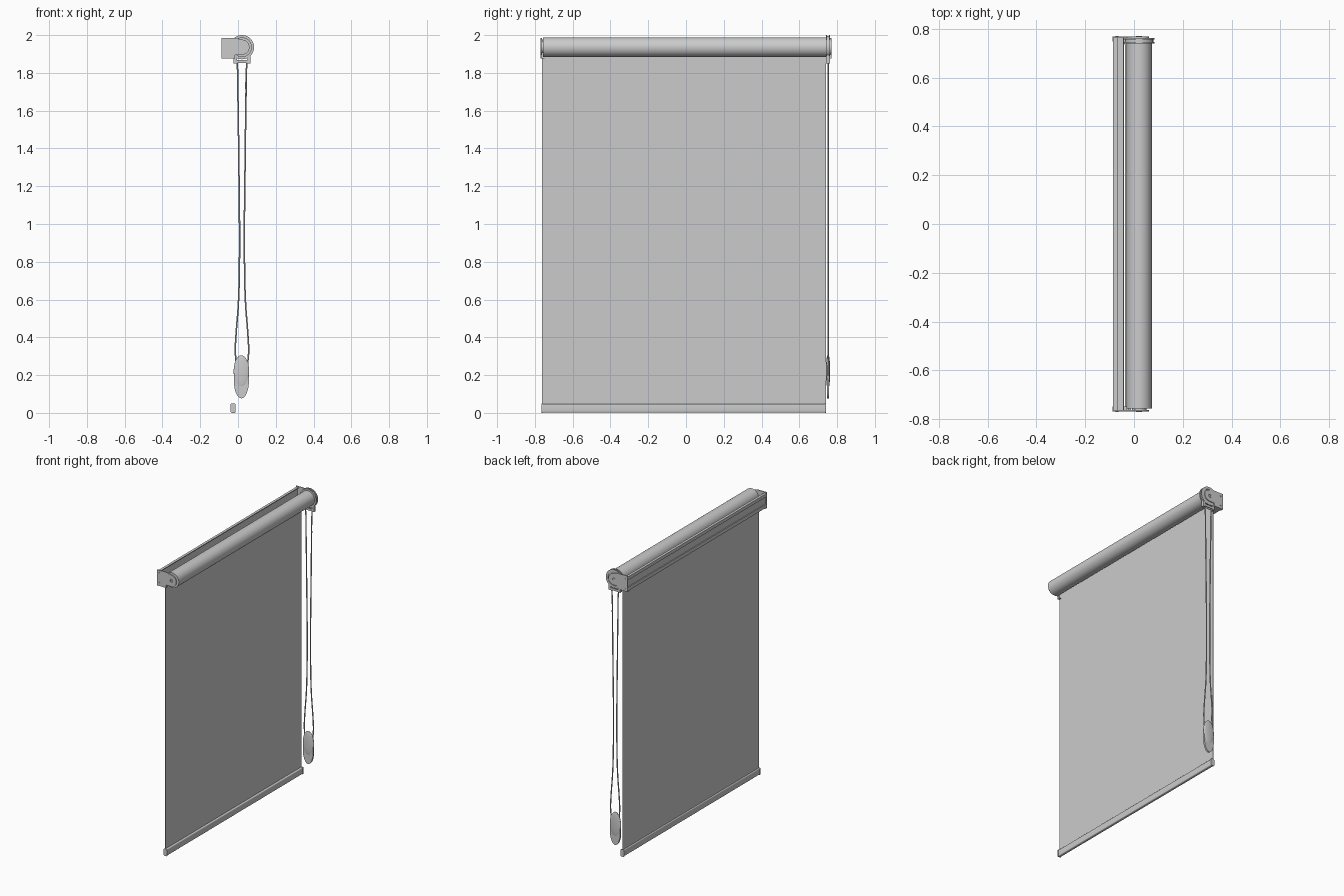
import bpy, bmesh, math
from math import pi, cos, sin

if "Cube" in bpy.data.objects:
    bpy.data.objects.remove(bpy.data.objects["Cube"])

CX, CZ = 0.021, 1.936            # roller axis


def finish(name, bm, smooth=True):
    bmesh.ops.recalc_face_normals(bm, faces=bm.faces)
    me = bpy.data.meshes.new(name)
    bm.to_mesh(me)
    bm.free()
    ob = bpy.data.objects.new(name, me)
    bpy.context.collection.objects.link(ob)
    if smooth:
        bpy.ops.object.select_all(action='DESELECT')
        ob.select_set(True)
        bpy.context.view_layer.objects.active = ob
        bpy.ops.object.shade_smooth_by_angle(angle=math.radians(35))
    return ob


def extrude(name, prof, y0, y1, smooth=True):
    """Closed x-z profile extruded along y."""
    bm = bmesh.new()
    f = bm.faces.new([bm.verts.new((x, y0, z)) for x, z in prof])
    r = bmesh.ops.extrude_face_region(bm, geom=[f])
    for v in r['geom']:
        if isinstance(v, bmesh.types.BMVert):
            v.co.y = y1
    return finish(name, bm, smooth)


def box(name, x0, x1, y0, y1, z0, z1):
    return extrude(name, [(x0, z0), (x1, z0), (x1, z1), (x0, z1)], y0, y1, False)


def arc(cx, cz, r, a0, a1, n, rz=None):
    rz = rz or r
    return [(cx + r * cos(a0 + (a1 - a0) * i / n),
             cz + rz * sin(a0 + (a1 - a0) * i / n)) for i in range(n + 1)]


def lathe(name, prof, n=48, cx=CX, cz=CZ):
    """(radius, y) profile spun about an axis parallel to y, closed into a ring."""
    bm = bmesh.new()
    rings = [[bm.verts.new((cx + r * cos(2 * pi * i / n), y, cz + r * sin(2 * pi * i / n)))
              for i in range(n)] for r, y in prof]
    for k in range(len(rings)):
        a, b = rings[k], rings[(k + 1) % len(rings)]
        for i in range(n):
            j = (i + 1) % n
            bm.faces.new((a[i], a[j], b[j], b[i]))
    return finish(name, bm)


def tube(name, pts, radius, cyclic=False):
    cu = bpy.data.curves.new(name, 'CURVE')
    cu.dimensions = '3D'
    cu.bevel_depth = radius
    cu.bevel_resolution = 2
    cu.resolution_u = 8
    sp = cu.splines.new('BEZIER')
    sp.bezier_points.add(len(pts) - 1)
    for p, co in zip(sp.bezier_points, pts):
        p.co = co
        p.handle_left_type = p.handle_right_type = 'AUTO'
    sp.use_cyclic_u = cyclic
    cu.use_fill_caps = True
    ob = bpy.data.objects.new(name, cu)
    bpy.context.collection.objects.link(ob)
    return ob


# rolled fabric and the aluminium tube inside it
lathe("fabric_roll", [(0.052, -0.757), (0.052, 0.745), (0.026, 0.745), (0.026, -0.757)], 64)
lathe("roller_tube", [(0.026, -0.76), (0.026, 0.748), (0.022, 0.748), (0.022, -0.76)], 32)

# hanging fabric sheet
box("fabric_sheet", -0.030, -0.028, -0.762, 0.742, 0.03, CZ)

# bottom bar with rounded edges, and its end caps
def bar_profile(g):
    x0, x1, z0, z1, r = -0.037 - g, -0.015 + g, 0.002 - g, 0.048 + g, 0.006
    return (arc(x1 - r, z1 - r, r, 0, pi / 2, 4) + arc(x0 + r, z1 - r, r, pi / 2, pi, 4) +
            arc(x0 + r, z0 + r, r, pi, 1.5 * pi, 4) + arc(x1 - r, z0 + r, r, 1.5 * pi, 2 * pi, 4))

extrude("bottom_bar", bar_profile(0), -0.76, 0.735)
for s, a, b in (("left", -0.765, -0.76), ("right", 0.735, 0.741)):
    extrude("bottom_bar_cap_" + s, bar_profile(0.002), a, b)

# mounting rail: open channel with a grooved back wall
rail = [(-0.086, 1.88), (-0.042, 1.88), (-0.042, 1.896), (-0.046, 1.896), (-0.046, 1.885),
        (-0.076, 1.885), (-0.076, 1.972), (-0.068, 1.972), (-0.068, 1.978), (-0.086, 1.978),
        (-0.086, 1.955), (-0.080, 1.955), (-0.080, 1.905), (-0.086, 1.905)]
extrude("mounting_rail", rail, -0.764, 0.764, False)

# end brackets, screws and axle pins
plate = [(-0.088, 1.986), (-0.088, 1.876), (-0.016, 1.876), (-0.016, 1.896)] + \
        arc(CX, CZ, 0.040, -pi / 2, pi / 2, 20) + [(-0.016, 1.986)]
for s, d in (("left", -1), ("right", 1)):
    extrude("bracket_" + s, plate, d * 0.763, d * 0.769)
    for i, (x, z) in enumerate([(-0.070, 1.966), (-0.070, 1.896)]):
        lathe(f"bracket_screw_{s}_{i}", [(0.006, d * 0.768), (0.006, d * 0.7705),
                                         (0.0025, d * 0.7705), (0.0025, d * 0.768)], 16, x, z)
    lathe("axle_pin_" + s, [(0.012, d * 0.745), (0.012, d * 0.7715),
                            (0.006, d * 0.7715), (0.006, d * 0.745)], 24)
box("bracket_foot_left", -0.088, -0.02, -0.764, -0.748, 1.876, 1.879)
box("bracket_foot_right", -0.088, -0.02, 0.748, 0.764, 1.876, 1.879)
lathe("idle_end_plug", [(0.030, -0.763), (0.030, -0.75), (0.008, -0.75), (0.008, -0.763)], 32)

# chain clutch: two flanges around a recessed wheel
lathe("clutch_housing", [(0.064, 0.741), (0.064, 0.747), (0.058, 0.747), (0.058, 0.757),
                         (0.064, 0.757), (0.064, 0.763), (0.047, 0.763), (0.047, 0.760),
                         (0.010, 0.760), (0.010, 0.741)], 56)

# chain guide below the clutch
CY = 0.752
for s, d in (("back", -1), ("front", 1)):
    xs = sorted((CX + d * 0.030, CX + d * 0.045))
    box("chain_guide_leg_" + s, xs[0], xs[1], CY - 0.010, CY + 0.010, 1.850, 1.897)
for s, d in (("inner", -1), ("outer", 1)):
    ys = sorted((CY + d * 0.007, CY + d * 0.010))
    box("chain_guide_lip_" + s, CX - 0.045, CX + 0.045, ys[0], ys[1], 1.852, 1.868)

# endless pull chain, mirrored about the roller axis
half = [(0.034, 1.90), (0.026, 1.85), (0.021, 1.65), (0.017, 1.35), (0.013, 1.0),
        (0.014, 0.75), (0.019, 0.58), (0.031, 0.42), (0.035, 0.34), (0.032, 0.28), (0.022, 0.23)]
path = [(CX, CY, 1.925)] + [(CX + dx, CY, z) for dx, z in half] + [(CX - 0.002, CY, 0.215)]
path += [(CX - dx, CY, z) for dx, z in reversed(half)]
tube("pull_chain", path, 0.004, True)

# chain tensioner: lower oval plate and a domed oval shell on both sides
TX = 0.018
extrude("tensioner_plate", arc(TX, 0.172, 0.040, 0, 2 * pi * 47 / 48, 47, 0.095),
        CY - 0.006, CY + 0.006)
for s, d in (("inner", -1), ("outer", 1)):
    bm = bmesh.new()
    bmesh.ops.create_uvsphere(bm, u_segments=40, v_segments=20, radius=1)
    for v in bm.verts:
        v.co = (TX + v.co.x * 0.041, CY + d * 0.003 + v.co.y * 0.008, 0.220 + v.co.z * 0.085)
    finish("tensioner_shell_" + s, bm)
